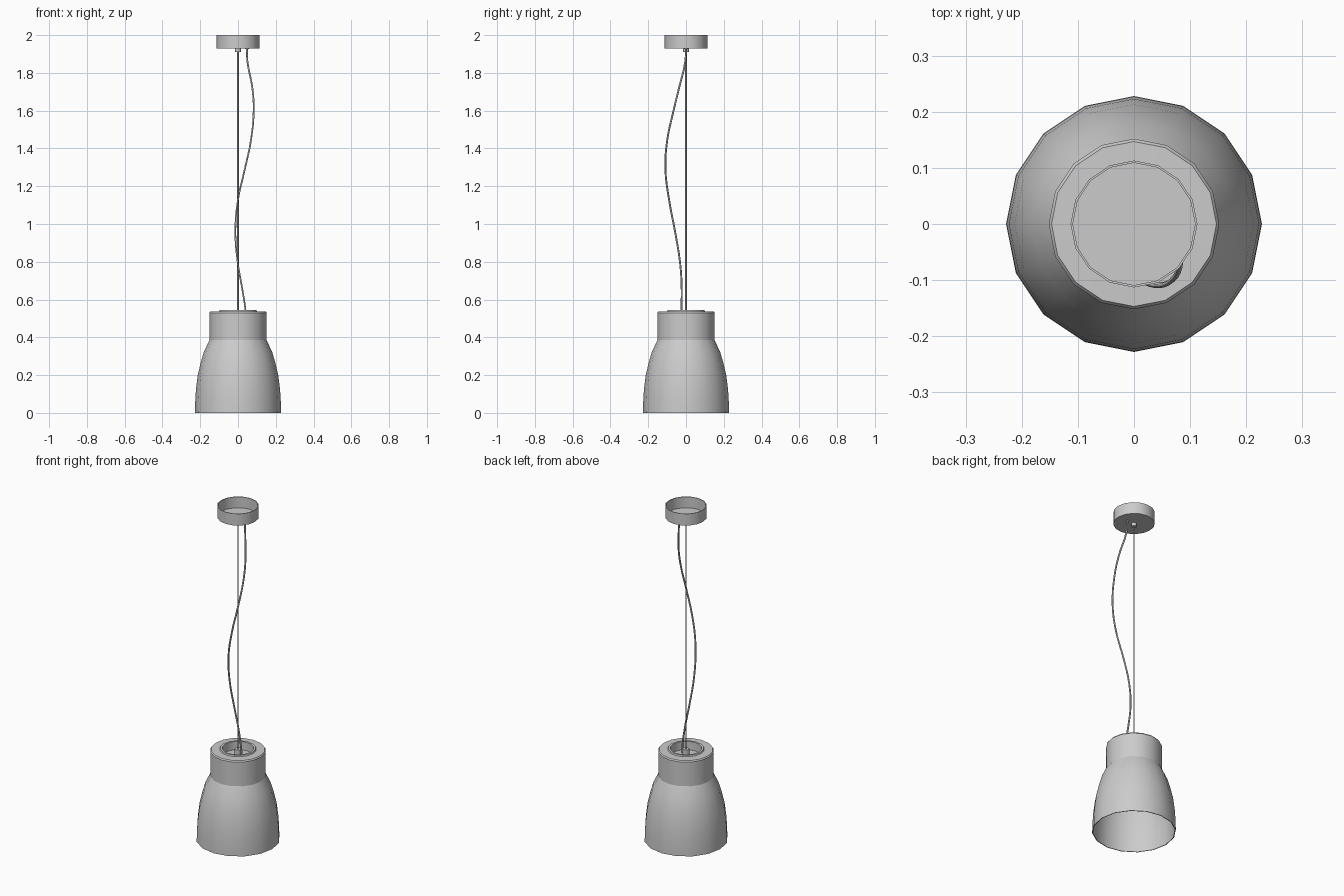
import bpy, bmesh, math
from mathutils import Vector

if "Cube" in bpy.data.objects:
    bpy.data.objects.remove(bpy.data.objects["Cube"])

grey = bpy.data.materials.new("light_grey")
grey.use_nodes = True
grey.diffuse_color = (0.6, 0.6, 0.6, 1)
grey.node_tree.nodes["Principled BSDF"].inputs["Base Color"].default_value = (0.6, 0.6, 0.6, 1)


def finish(name, bm, angle=35):
    mesh = bpy.data.meshes.new(name)
    bmesh.ops.recalc_face_normals(bm, faces=bm.faces)
    bm.to_mesh(mesh)
    bm.free()
    mesh.materials.append(grey)
    ob = bpy.data.objects.new(name, mesh)
    bpy.context.collection.objects.link(ob)
    bpy.ops.object.select_all(action='DESELECT')
    ob.select_set(True)
    bpy.context.view_layer.objects.active = ob
    bpy.ops.object.shade_smooth_by_angle(angle=math.radians(angle))
    return ob


def lathe(name, profile, sides=16, x=0, y=0):
    """Revolve (radius, height) pairs; a zero radius closes the form."""
    bm = bmesh.new()
    rings = []
    for r, z in profile:
        if r == 0:
            rings.append([bm.verts.new((x, y, z))] * sides)
        else:
            rings.append([bm.verts.new((x + r * math.cos(math.tau * i / sides),
                                        y + r * math.sin(math.tau * i / sides), z))
                          for i in range(sides)])
    for a, b in zip(rings, rings[1:]):
        for i in range(sides):
            j = (i + 1) % sides
            bm.faces.new(list(dict.fromkeys((a[i], a[j], b[j], b[i]))))
    return finish(name, bm)


def post(name, r, z0, z1, sides=12, x=0, y=0):
    return lathe(name, [(0, z0), (r, z0), (r, z1), (0, z1)], sides, x, y)


# Bell shade: outer skin, bottom rim and inner skin
bell = [(0.228, 0), (0.227, 0.05), (0.223, 0.12), (0.213, 0.2),
        (0.199, 0.26), (0.182, 0.32), (0.152, 0.385)]
inner = [(r - 0.004, z) for r, z in bell]
lathe("shade", [(0, 0.49)] + [(0.148, 0.49)] + inner[::-1] + bell)

# Neck with softened shoulder, raised lip and open recess
lathe("neck", [(0.152, 0.385), (0.152, 0.53), (0.147, 0.537), (0.1, 0.538),
               (0.097, 0.545), (0.085, 0.545), (0.085, 0.495), (0, 0.495)])
post("socket_post", 0.018, 0.495, 0.54)

# Ceiling canopy, an open cup
lathe("canopy", [(0, 1.93), (0.113, 1.93), (0.113, 2), (0.109, 2),
                 (0.109, 1.934), (0, 1.934)])
post("wire_hub", 0.015, 1.91, 1.936)
post("cord_gland", 0.01, 1.926, 1.936, x=0.047)

# Straight suspension wire
post("suspension_wire", 0.004, 0.5, 1.93, 8)

# Slack power cord swept along a smooth path
path = [(0.047, 0, 1.93), (0.05, -0.004, 1.86), (0.076, -0.037, 1.72),
        (0.083, -0.066, 1.6), (0.068, -0.1, 1.44), (0.036, -0.109, 1.29),
        (0, -0.09, 1.13), (-0.014, -0.058, 0.96), (-0.002, -0.032, 0.8),
        (0.02, -0.023, 0.67), (0.04, -0.024, 0.54), (0.042, -0.024, 0.49)]
curve = bpy.data.curves.new("power_cord", 'CURVE')
curve.dimensions = '3D'
curve.bevel_depth = 0.005
curve.bevel_resolution = 1
curve.resolution_u = 4
curve.use_fill_caps = True
spline = curve.splines.new('BEZIER')
spline.bezier_points.add(len(path) - 1)
for p, co in zip(spline.bezier_points, path):
    p.co = Vector(co)
    p.handle_left_type = p.handle_right_type = 'AUTO'
curve.materials.append(grey)
bpy.context.collection.objects.link(bpy.data.objects.new("power_cord", curve))
